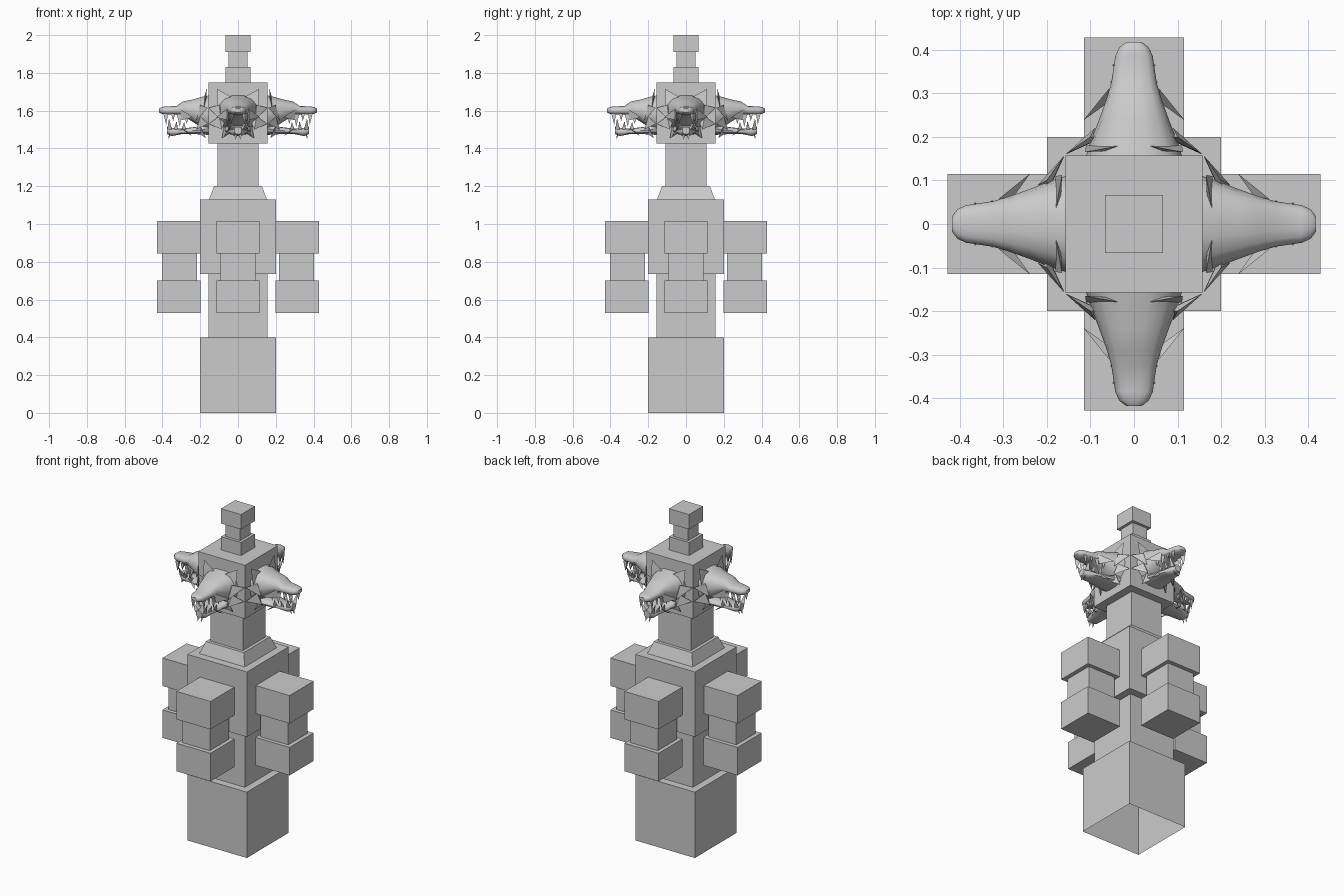
import bpy, bmesh, math
from mathutils import Vector, Matrix

if "Cube" in bpy.data.objects:
    bpy.data.objects.remove(bpy.data.objects["Cube"])

stone = bpy.data.materials.new("plain_grey")
stone.diffuse_color = (0.6, 0.6, 0.6, 1)
stone.use_nodes = True
stone.node_tree.nodes["Principled BSDF"].inputs["Base Color"].default_value = stone.diffuse_color


def finish(name, bm, smooth=None):
    bmesh.ops.recalc_face_normals(bm, faces=bm.faces)
    me = bpy.data.meshes.new(name)
    bm.to_mesh(me)
    bm.free()
    ob = bpy.data.objects.new(name, me)
    bpy.context.collection.objects.link(ob)
    me.materials.append(stone)
    if smooth:
        bpy.ops.object.select_all(action='DESELECT')
        bpy.context.view_layer.objects.active = ob
        ob.select_set(True)
        bpy.ops.object.shade_smooth_by_angle(angle=math.radians(smooth))
    return ob


def block(name, half, z0, z1, top=None, depth=None, cy=0.0, turn=0.0, open_bottom=False):
    """Box or tapered box; half is half-width in x, depth half-depth in y."""
    top, depth = top or half, depth or half
    bm = bmesh.new()
    bmesh.ops.create_cube(bm, size=2)
    for v in bm.verts:
        s = top / half if v.co.z > 0 else 1
        v.co = (v.co.x * half * s, v.co.y * depth * s + cy, z1 if v.co.z > 0 else z0)
    if open_bottom:
        low = [f for f in bm.faces if all(abs(v.co.z - z0) < 1e-5 for v in f.verts)]
        bmesh.ops.delete(bm, geom=low, context='FACES_ONLY')
    bm.transform(Matrix.Rotation(turn, 4, 'Z'))
    ob = finish(name, bm)
    return ob


def loft(bm, sections, n=14, power=0.8):
    """Skin of rounded rings: (reach, half width, top z, bottom z)."""
    rings = []
    for r, w, zt, zb in sections:
        ring = []
        for i in range(n):
            a = 2 * math.pi * i / n
            c, s = math.cos(a), math.sin(a)
            c = math.copysign(abs(c) ** power, c)
            s = math.copysign(abs(s) ** power, s)
            ring.append(bm.verts.new((w * c, -r, (zt + zb) / 2 + (zt - zb) / 2 * s)))
        rings.append(ring)
    for a, b in zip(rings, rings[1:]):
        for i in range(n):
            j = (i + 1) % n
            bm.faces.new((a[i], a[j], b[j], b[i]))
    bm.faces.new(rings[0])
    bm.faces.new(rings[-1])


def spike(bm, p, q, tip):
    """Mirrored pair of thin pointed blades, root running from p to q; coords (x, reach, z)."""
    for side in (-1, 1):
        a, b, t = (Vector((side * x, -r, z)) for x, r, z in (p, q, tip))
        inner = (a + b) / 2
        inner.x -= side * 0.02
        inner.y += 0.012
        va, vb, vt, vi = (bm.verts.new(c) for c in (a, b, t, inner))
        for f in ((va, vb, vt), (vb, vi, vt), (vi, va, vt), (va, vi, vb)):
            bm.faces.new(f)


# Stacked trunk
block("base", 0.2, 0, 0.4, open_bottom=True)
block("lower_body", 0.155, 0.4, 0.735)
block("upper_body", 0.2, 0.735, 1.13)
block("collar", 0.153, 1.13, 1.2, top=0.127)
block("neck", 0.108, 1.2, 1.425)
block("head_block", 0.157, 1.425, 1.75)
block("finial_foot", 0.067, 1.75, 1.83)
block("finial_stem", 0.05, 1.83, 1.91)
block("finial_cap", 0.067, 1.91, 2.0)

SKULL = [(0.14, 0.115, 1.685, 1.49), (0.19, 0.1, 1.675, 1.505), (0.24, 0.08, 1.66, 1.54),
         (0.29, 0.062, 1.65, 1.57), (0.325, 0.052, 1.626, 1.578), (0.385, 0.043, 1.622, 1.578),
         (0.405, 0.034, 1.62, 1.583), (0.417, 0.018, 1.612, 1.59)]
JAW = [(0.14, 0.08, 1.545, 1.47), (0.22, 0.065, 1.515, 1.475), (0.3, 0.047, 1.505, 1.475),
       (0.35, 0.036, 1.51, 1.465), (0.375, 0.02, 1.515, 1.475)]
FUR = [((0.03, 0.18, 1.67), (0.11, 0.18, 1.62), (0.112, 0.165, 1.715)),    # ears
       ((0.1, 0.2, 1.63), (0.09, 0.22, 1.55), (0.157, 0.16, 1.615)),       # temple
       ((0.1, 0.2, 1.57), (0.085, 0.22, 1.5), (0.155, 0.16, 1.53)),        # side mane
       ((0.058, 0.31, 1.61), (0.06, 0.3, 1.55), (0.116, 0.238, 1.565)),    # cheek
       ((0.075, 0.2, 1.52), (0.05, 0.2, 1.475), (0.085, 0.17, 1.455)),     # throat
       ((0.048, 0.3, 1.51), (0.045, 0.27, 1.48), (0.075, 0.24, 1.465)),    # jaw fur
       ((0.03, 0.36, 1.5), (0.005, 0.36, 1.475), (0.012, 0.37, 1.448))]    # chin
TEETH = [((0.038, 0.395, 1.585), (0.04, 0.37, 1.585), (0.038, 0.38, 1.525)),
         ((0.044, 0.355, 1.585), (0.046, 0.335, 1.585), (0.046, 0.343, 1.545)),
         ((0.05, 0.325, 1.585), (0.055, 0.295, 1.58), (0.052, 0.308, 1.515)),
         ((0.058, 0.285, 1.575), (0.062, 0.26, 1.565), (0.06, 0.272, 1.53)),
         ((0.026, 0.375, 1.5), (0.036, 0.35, 1.5), (0.05, 0.365, 1.56)),
         ((0.04, 0.34, 1.5), (0.045, 0.32, 1.5), (0.055, 0.325, 1.545)),
         ((0.047, 0.3, 1.5), (0.052, 0.275, 1.5), (0.06, 0.285, 1.54))]

# Arms and beast heads, one on each side
for k, side in enumerate(("front", "right", "back", "left")):
    turn = k * math.pi / 2
    block(side + "_shoulder", 0.115, 0.845, 1.015, cy=-0.3125, turn=turn)
    block(side + "_arm", 0.092, 0.7, 0.845, depth=0.0925, cy=-0.3095, turn=turn)
    block(side + "_fist", 0.115, 0.53, 0.7, cy=-0.3125, turn=turn)

    for name, sections in (("_beast_skull", SKULL), ("_beast_jaw", JAW)):
        bm = bmesh.new()
        loft(bm, sections)
        bm.transform(Matrix.Rotation(turn, 4, 'Z'))
        finish(side + name, bm, smooth=40)
    for name, blades in (("_beast_fur", FUR), ("_beast_teeth", TEETH)):
        bm = bmesh.new()
        for blade in blades:
            spike(bm, *blade)
        bm.transform(Matrix.Rotation(turn, 4, 'Z'))
        finish(side + name, bm)
